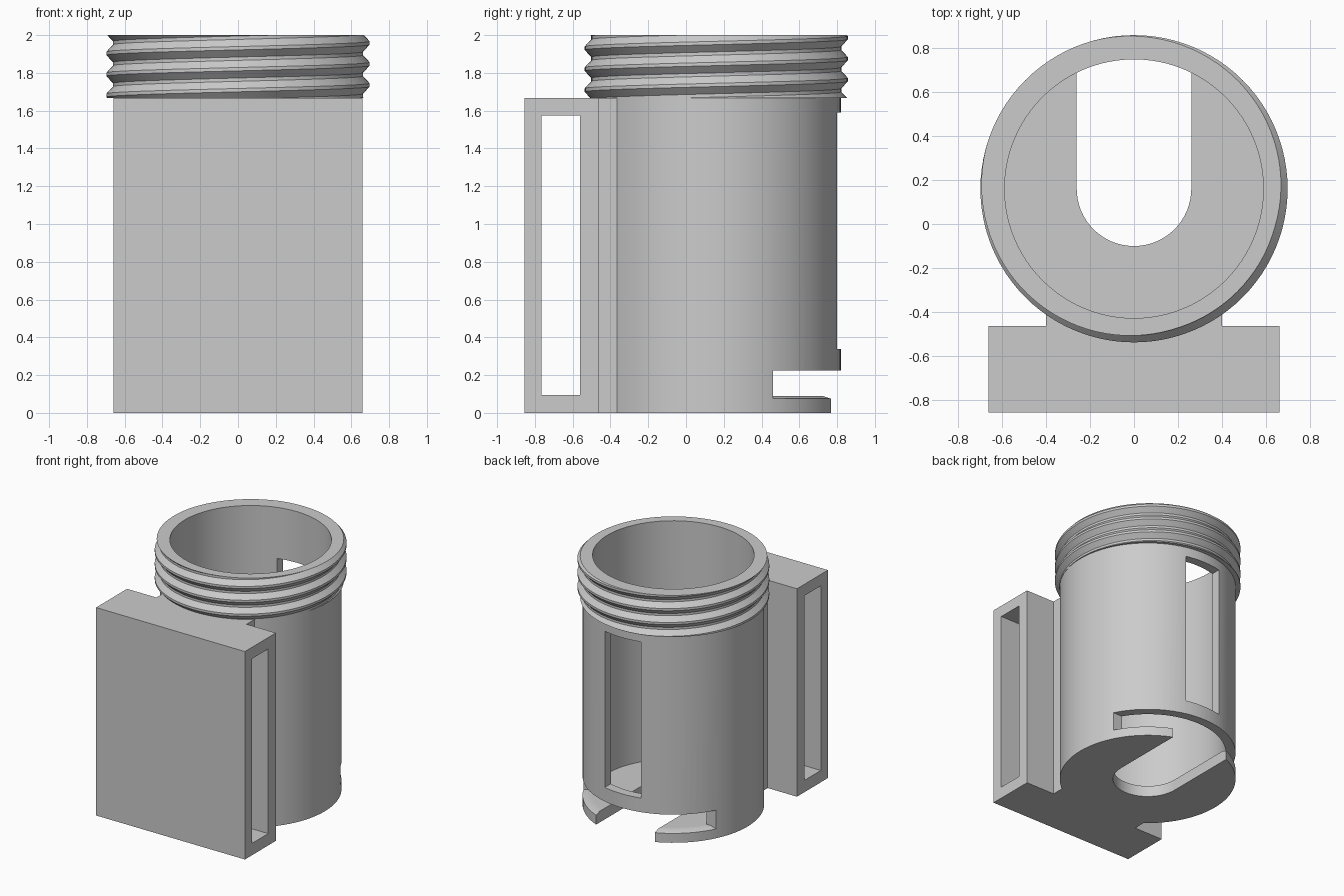
import bpy, bmesh, math
from mathutils import Vector

if "Cube" in bpy.data.objects:
    bpy.data.objects.remove(bpy.data.objects["Cube"], do_unlink=True)

CY = 0.16            # cylinder axis position along y
R, BORE = 0.66, 0.587
NECK_TOP, TOP = 1.667, 2.0
SEG = 96

grey = bpy.data.materials.new("plain grey")
grey.use_nodes = True
grey.diffuse_color = (0.6, 0.6, 0.6, 1)
grey.node_tree.nodes["Principled BSDF"].inputs["Base Color"].default_value = (0.6, 0.6, 0.6, 1)


def make(name, bm):
    bmesh.ops.recalc_face_normals(bm, faces=bm.faces)
    mesh = bpy.data.meshes.new(name)
    bm.to_mesh(mesh)
    bm.free()
    mesh.materials.append(grey)
    ob = bpy.data.objects.new(name, mesh)
    bpy.context.collection.objects.link(ob)
    return ob


def prism(name, outline, z0, z1):
    """Extrude a plan outline between two heights."""
    bm = bmesh.new()
    face = bm.faces.new([bm.verts.new((x, y, z0)) for x, y in outline])
    res = bmesh.ops.extrude_face_region(bm, geom=[face])
    verts = [v for v in res["geom"] if isinstance(v, bmesh.types.BMVert)]
    bmesh.ops.translate(bm, verts=verts, vec=(0, 0, z1 - z0))
    return make(name, bm)


def box(name, x0, x1, y0, y1, z0, z1):
    return prism(name, [(x0, y0), (x1, y0), (x1, y1), (x0, y1)], z0, z1)


def arc(r, start, end, n):
    return [(r * math.cos(start + (end - start) * i / n),
             CY + r * math.sin(start + (end - start) * i / n)) for i in range(n + 1)]


def circle(r):
    return arc(r, 0, 2 * math.pi, SEG)[:-1]


def activate(ob):
    bpy.ops.object.select_all(action="DESELECT")
    ob.select_set(True)
    bpy.context.view_layer.objects.active = ob


def combine(ob, other, operation):
    mod = ob.modifiers.new(operation.lower(), "BOOLEAN")
    mod.operation, mod.solver, mod.object = operation, "EXACT", other
    activate(ob)
    bpy.ops.object.modifier_apply(modifier=mod.name)
    bpy.data.objects.remove(other, do_unlink=True)


def slot_cutter():
    """Revolved slot with a bevelled floor rim, kept only at the rear."""
    bm = bmesh.new()
    profile = [(0, 0.09), (0.62, 0.09), (0.72, 0.0525), (0.72, 0.225), (0, 0.225)]
    verts = [bm.verts.new((r, CY, z)) for r, z in profile]
    edges = [bm.edges.new((a, b)) for a, b in zip(verts, verts[1:])]
    bmesh.ops.spin(bm, geom=verts + edges, cent=(0, CY, 0), axis=(0, 0, 1),
                   angle=2 * math.pi, steps=SEG)
    bmesh.ops.remove_doubles(bm, verts=bm.verts, dist=1e-5)
    cut = bmesh.ops.bisect_plane(bm, geom=bm.verts[:] + bm.edges[:] + bm.faces[:],
                                 plane_co=(0, 0.46, 0), plane_no=(0, 1, 0), clear_inner=True)
    rim = [e for e in cut["geom_cut"] if isinstance(e, bmesh.types.BMEdge)]
    bmesh.ops.holes_fill(bm, edges=rim, sides=0)
    return make("slot_cutter", bm)


# Body: round cup joined to the flat mounting block
body = prism("holder_body", circle(R), 0, NECK_TOP)
half = [(0.66, -0.855), (0.66, -0.463), (0.4, -0.463), (0.4, -0.3)]
bracket = prism("bracket", half + [(-x, y) for x, y in reversed(half)], 0, NECK_TOP)
combine(body, bracket, "UNION")

# Hollow the cup and the belt channel
combine(body, prism("bore", circle(BORE), 0.09, 2.2), "DIFFERENCE")
combine(body, box("channel", -1, 1, -0.765, -0.56, 0.095, 1.575), "DIFFERENCE")

# Rear window, rear slot and U-shaped floor opening
combine(body, box("window", -0.16, 0.16, 0.4, 1.2, 0.338, 1.59), "DIFFERENCE")
combine(body, slot_cutter(), "DIFFERENCE")
u_shape = arc(0.26, math.pi, 2 * math.pi, 32) + [(0.26, 1.2), (-0.26, 1.2)]
combine(body, prism("floor_opening", u_shape, -0.1, 0.15), "DIFFERENCE")


# Threaded collar: each column follows the helix, clipped at both ends
PITCH = (TOP - NECK_TOP) / 3
CREST, ROOT = 0.697, 0.662
PHASE = 0.75 * math.pi


def thread_radius(z, turn):
    u = ((z - TOP) / PITCH - turn) % 1
    d = min(u, 1 - u)
    return CREST + (ROOT - CREST) * min(max((d - 0.08) / 0.34, 0), 1)


bm = bmesh.new()
columns = []
for i in range(SEG + 1):
    a = 2 * math.pi * i / SEG
    turn = (a - PHASE) / (2 * math.pi)
    pts = [(BORE, NECK_TOP)]
    for k in range(-6, 4):
        for u in (-0.08, 0.08, 0.42, 0.58):
            z = min(max(TOP + PITCH * (k + u + turn), NECK_TOP), TOP)
            pts.append((thread_radius(z, turn), z))
    pts.append((BORE, TOP))
    columns.append([bm.verts.new((r * math.cos(a), CY + r * math.sin(a), z)) for r, z in pts])
for c, d in zip(columns, columns[1:]):
    n = len(c)
    for j in range(n):
        bm.faces.new((c[j], d[j], d[(j + 1) % n], c[(j + 1) % n]))
bmesh.ops.remove_doubles(bm, verts=bm.verts, dist=1e-5)
bmesh.ops.dissolve_degenerate(bm, edges=bm.edges, dist=1e-6)
collar = make("threaded_collar", bm)

# Smooth the round walls, keep the edges crisp
for ob in (body, collar):
    activate(ob)
    bpy.ops.object.shade_smooth_by_angle(angle=math.radians(25))
